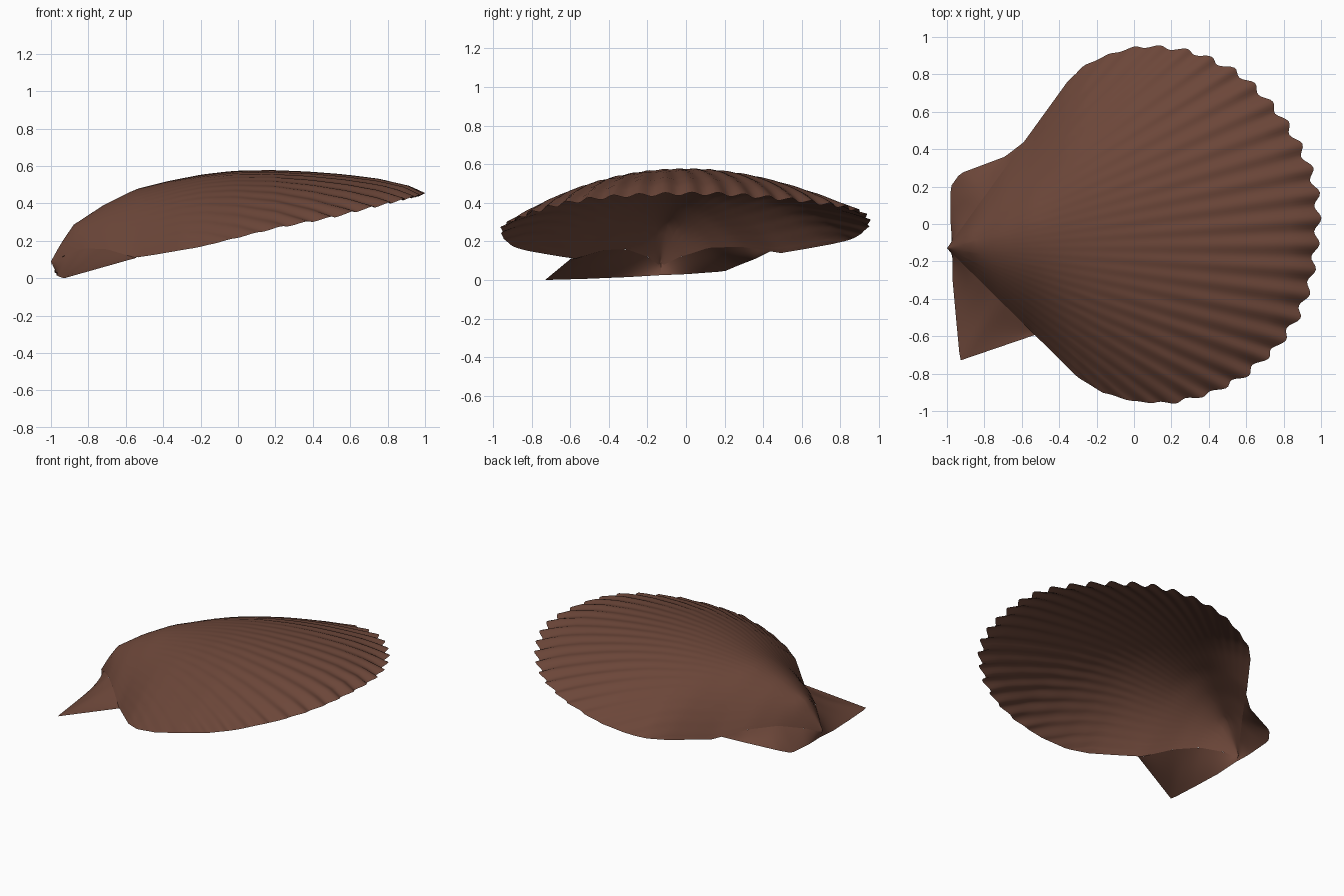
import bpy, bmesh, math
from mathutils import Vector

if "Cube" in bpy.data.objects:
    bpy.data.objects.remove(bpy.data.objects["Cube"])

brown = bpy.data.materials.new("shell brown")
brown.diffuse_color = (0.15, 0.062, 0.041, 1)
brown.use_nodes = True
brown.node_tree.nodes["Principled BSDF"].inputs["Base Color"].default_value = brown.diffuse_color

# Beak (umbo) of the shell and the plan of its rim, from one side round to the other
BEAK = Vector((-1, -0.13))
RIM = [Vector(p) for p in [
    (-.36, .755), (-.27, .845), (-.14, .905), (0, .945), (.12, .95), (.3, .925), (.43, .875),
    (.57, .8), (.68, .7), (.79, .575), (.88, .43), (.945, .29), (.98, .15), (.985, 0),
    (.97, -.15), (.94, -.33), (.88, -.49), (.77, -.655), (.58, -.82), (.4, -.91), (.2, -.957),
    (0, -.95), (-.17, -.9), (-.3, -.82)]]
RIBS, PER, ROWS = 28, 8, 36

# Height of the middle ridge and of the edge, against x
RIDGE = [(-1, .09), (-.95, .18), (-.88, .285), (-.72, .39), (-.55, .475), (-.37, .52), (-.2, .553),
         (-.03, .573), (.17, .577), (.37, .568), (.56, .552), (.75, .527), (.9, .49), (1, .455)]
EDGE = [(-1, .07), (-.93, .12), (-.82, .16), (-.7, .155), (-.55, .11), (-.45, .125), (-.2, .168),
        (.2, .268), (.5, .325), (1, .45)]


def interp(pts, x):
    if x <= pts[0][0]:
        return pts[0][1]
    for a, b in zip(pts, pts[1:]):
        if x <= b[0]:
            return a[1] + (b[1] - a[1]) * (x - a[0]) / (b[0] - a[0])
    return pts[-1][1]


def along(pts, t):
    """Point at fraction t of the length of a polyline."""
    lens = [(b - a).length for a, b in zip(pts, pts[1:])]
    d = t * sum(lens)
    for a, b, l in zip(pts, pts[1:], lens):
        if d <= l:
            return a.lerp(b, d / l)
        d -= l
    return pts[-1].copy()


TOP = [tuple(BEAK)] + [tuple(p) for p in RIM[:14]]
BOT = [tuple(BEAK)] + [tuple(p) for p in reversed(RIM[13:])]


def edge_height(x, y):
    """The far side of the edge sits a little higher."""
    return interp(EDGE, x) + .06 * max(0, y) * min(1, max(0, (1 - x) * 2))


def height(p):
    """Domed cross-section between the two edges at this x."""
    t, b = interp(TOP, p.x), interp(BOT, p.x)
    w = max((t - b) / 2, 1e-4)
    v = min(abs(p.y - (t + b) / 2) / w, 1)
    e, m = edge_height(p.x, p.y), interp(RIDGE, p.x)
    # the raised ear line only lifts the outer part of the section
    return e + (m - e) * (1 - v ** interp([(-1, 1.9), (-.6, 1.95), (-.2, 2.1)], p.x))


def grid_object(name, rows):
    bm = bmesh.new()
    vs = [[bm.verts.new(p) for p in r] for r in rows]
    for r0, r1 in zip(vs, vs[1:]):
        for i in range(len(r0) - 1):
            bm.faces.new((r0[i], r1[i], r1[i + 1], r0[i + 1]))
    bmesh.ops.remove_doubles(bm, verts=bm.verts, dist=1e-5)
    bmesh.ops.recalc_face_normals(bm, faces=bm.faces)
    if sum(f.normal.z * f.calc_area() for f in bm.faces) < 0:
        bmesh.ops.reverse_faces(bm, faces=bm.faces)
    me = bpy.data.meshes.new(name)
    bm.to_mesh(me)
    bm.free()
    me.materials.append(brown)
    for f in me.polygons:
        f.use_smooth = True
    ob = bpy.data.objects.new(name, me)
    bpy.context.collection.objects.link(ob)
    return ob


# Ribbed fan: rays from the beak, with ribs that grow towards a toothed rim
rows = []
n = RIBS * PER
for j in range(ROWS + 1):
    s = (j / ROWS) ** 1.4
    row = []
    for i in range(n + 1):
        u = i / n
        p = BEAK.lerp(along(RIM, u), s)
        fade = min(1, 4 * u, 4 * (1 - u))
        wave = math.cos(2 * math.pi * u * RIBS) * fade
        z = height(p) + .009 * wave * s ** 3
        if s > .94:                                  # teeth on the rim
            k = (s - .94) / .06
            p = p + (p - BEAK).normalized() * .018 * wave * k
        row.append((p.x, p.y, z))
    rows.append(row)
grid_object("shell_fan", rows)

# Hinge ears: skirts sloping from the fan's side edges down to the hinge line
HINGE = (-.97, -.13, .025)
EARS = {
    "large_ear": (RIM[-1], -.53, [(-.97, -.3, .015), (-.95, -.52, .006), (-.93, -.73, 0)]),
    "small_ear": (RIM[0], -.59, [(-.98, 0, .03), (-.98, .2, .045), (-.93, .27, .075), (-.69, .36, .11)]),
}
for name, (end, notch_x, outline) in EARS.items():
    side = []
    for i in range(25):
        x = -1 + (notch_x + 1) * i / 24
        y = BEAK.y + (end.y - BEAK.y) * (x + 1) / (end.x + 1)
        side.append(Vector((x, y, edge_height(x, y) if i else height(BEAK))))
    outer = [Vector(HINGE)] + [Vector(p) for p in outline]
    outer.append(side[-1].copy())
    rows = []
    for i, a in enumerate(side):
        b = along(outer, i / 24)
        row = []
        for k in range(9):
            p = a.lerp(b, k / 8)
            p.z -= .012 * math.sin(math.pi * k / 8) * math.sin(math.pi * i / 24)
            row.append(p)
        rows.append(row)
    grid_object(name, rows)
